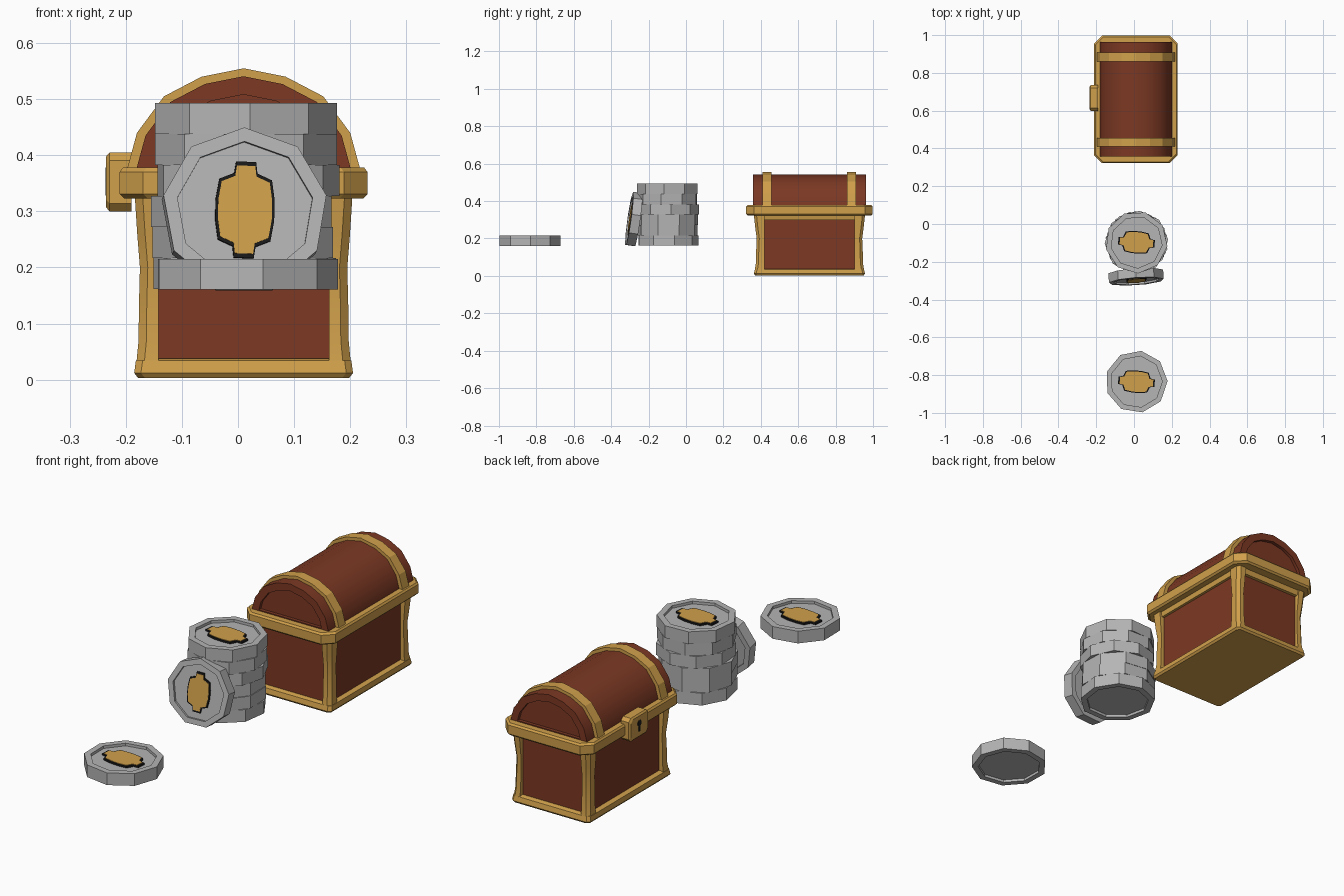
import bpy, bmesh, math, random
from mathutils import Matrix, Vector

if "Cube" in bpy.data.objects:
    bpy.data.objects.remove(bpy.data.objects["Cube"])

random.seed(4)


def material(name, rgb):
    m = bpy.data.materials.new(name)
    m.diffuse_color = (*rgb, 1)
    m.use_nodes = True
    m.node_tree.nodes["Principled BSDF"].inputs["Base Color"].default_value = m.diffuse_color
    return m


GOLD = material("gold", (0.63, 0.35, 0.07))
WOOD = material("wood", (0.20, 0.04, 0.017))
BLACK = material("black", (0.01, 0.01, 0.01))
SILVER = material("silver", (0.46, 0.46, 0.46))


def finish(name, bm, mat, matrix=None, smooth=None):
    bmesh.ops.recalc_face_normals(bm, faces=bm.faces)
    me = bpy.data.meshes.new(name)
    bm.to_mesh(me)
    bm.free()
    ob = bpy.data.objects.new(name, me)
    bpy.context.collection.objects.link(ob)
    me.materials.append(mat)
    if matrix:
        ob.matrix_world = matrix
    if smooth:
        bpy.context.view_layer.objects.active = ob
        ob.select_set(True)
        bpy.ops.object.shade_smooth_by_angle(angle=math.radians(smooth))
        ob.select_set(False)
    return ob


def loft(rings):
    """Skin equal-length point rings and cap both ends; returns bmesh and caps."""
    bm = bmesh.new()
    vs = [[bm.verts.new(p) for p in r] for r in rings]
    n = len(vs[0])
    for a, b in zip(vs, vs[1:]):
        for i in range(n):
            j = (i + 1) % n
            bm.faces.new((a[i], a[j], b[j], b[i]))
    caps = [bm.faces.new(vs[0][::-1]), bm.faces.new(vs[-1])]
    bmesh.ops.recalc_face_normals(bm, faces=bm.faces)
    return bm, caps


def cut_rect(cx, cy, hx, hy, c, z):
    """Rectangle with chamfered corners at height z."""
    q = [(hx, hy - c), (hx - c, hy), (c - hx, hy), (-hx, hy - c),
         (-hx, c - hy), (c - hx, -hy), (hx - c, -hy), (hx, c - hy)]
    return [(cx + x, cy + y, z) for x, y in q]


CX, CY = 0.01, 0.66


def slab(name, mat, layers, c):
    bm, _ = loft([cut_rect(CX, CY, hx, hy, c, z) for hx, hy, z in layers])
    return finish(name, bm, mat)


# Chest body: wooden core, base and top trim, overhanging rim
slab("body_panels", WOOD, [(0.170, 0.270, 0.02), (0.170, 0.270, 0.35)], 0.002)
slab("base_trim", GOLD, [(0.188, 0.29, 0.003), (0.195, 0.297, 0.012),
                         (0.192, 0.292, 0.034), (0.178, 0.278, 0.038)], 0.012)
slab("upper_trim", GOLD, [(0.182, 0.285, 0.300), (0.188, 0.295, 0.335)], 0.01)
slab("rim", GOLD, [(0.213, 0.331, 0.323), (0.221, 0.338, 0.331),
                   (0.221, 0.338, 0.370), (0.215, 0.331, 0.378)], 0.042)

# Wavy corner posts
WAVE = [(0.02, 0.0), (0.07, -0.008), (0.13, -0.009), (0.20, -0.012),
        (0.26, -0.004), (0.335, 0.004)]
for sx in (-1, 1):
    for sy in (-1, 1):
        rings = []
        for z, d in WAVE:
            x1, y1, c = 0.192 + d * 0.6, 0.294 + d, 0.014
            x0, y0 = 0.152, 0.240
            prof = [(x0, y0), (x1, y0), (x1, y1 - c), (x1 - c, y1), (x0, y1)]
            rings.append([(CX + sx * x, CY + sy * y, z) for x, y in prof])
        finish("corner_post", loft(rings)[0], GOLD, smooth=35)

# Barrel lid and its two bands
HALF = [(0.207, -0.03), (0.207, 0), (0.19, 0.062), (0.142, 0.127), (0.075, 0.162)]
ARCH = HALF + [(0, 0.177)] + [(-x, z) for x, z in reversed(HALF)]


def arch(s, y):
    return [(CX + x * s, y, 0.378 + z * s) for x, z in ARCH]


bm, caps = loft([arch(0.92, 0.357), arch(0.92, 0.963)])
for cap in caps:
    bmesh.ops.inset_region(bm, faces=[cap], thickness=0.032, use_even_offset=True)
    n = cap.normal.copy()
    edge_faces = bmesh.ops.extrude_face_region(bm, geom=[cap])["geom"]
    bmesh.ops.translate(bm, vec=-n * 0.015,
                        verts=[g for g in edge_faces if isinstance(g, bmesh.types.BMVert)])
    bmesh.ops.delete(bm, geom=[cap], context='FACES_ONLY')
finish("lid", bm, WOOD, smooth=32)
for y in (0.409, 0.861):
    finish("lid_band", loft([arch(1, y), arch(1, y + 0.047)])[0], GOLD)


# Lock plate with keyhole, on the left face
def lock_ring(x, hy, hz, c, cz=0.3525):
    return [(x, y, z) for y, z, _ in cut_rect(0.667, cz, hy, hz, c, 0)]


bm, _ = loft([lock_ring(-0.19, 0.068, 0.0525, 0.014),
              lock_ring(-0.229, 0.068, 0.0525, 0.014),
              lock_ring(-0.235, 0.060, 0.0455, 0.014)])
finish("lock", bm, GOLD)
for hy, hz, c, cz in ((0.013, 0.013, 0.0075, 0.365), (0.006, 0.018, 0.001, 0.346)):
    finish("keyhole", loft([lock_ring(-0.23, hy, hz, c, cz),
                            lock_ring(-0.2362, hy, hz, c, cz)])[0], BLACK)


# Nine-sided coins, recessed on both faces
def poly(r, z, phase):
    return [(r * math.cos(phase + k * math.tau / 9),
             r * math.sin(phase + k * math.tau / 9), z) for k in range(9)]


# Plain raised emblem: a bar with a stub at each end
QUARTER = [(0.092, 0.019), (0.070, 0.022), (0.058, 0.050), (0.020, 0.056)]
EMBLEM = (QUARTER + [(-x, y) for x, y in reversed(QUARTER)]
          + [(-x, -y) for x, y in QUARTER] + [(x, -y) for x, y in reversed(QUARTER)])


def coin(name, matrix, phase=0.0, emblem_turn=None):
    h, r, ri, d = 0.0275, 0.165, 0.137, 0.012
    bm, _ = loft([poly(ri, d - h, phase), poly(ri, -h, phase), poly(r, -h, phase),
                  poly(r, h, phase), poly(ri, h, phase), poly(ri, h - d, phase)])
    finish(name, bm, SILVER, matrix)
    if emblem_turn is None:
        return
    m = matrix @ Matrix.Rotation(emblem_turn, 4, 'Z')
    for part, mat, s, top in (("emblem_edge", BLACK, 1.05, h - 0.004),
                              ("emblem", GOLD, 0.96, h - 0.002)):
        bm, _ = loft([[(x * s, y * s, z) for x, y in EMBLEM] for z in (h - d - 0.002, top)])
        finish(part, bm, mat, m)


rad = math.radians
coin("loose_coin", Matrix.Translation((0.013, -0.835, 0.188)), rad(1), rad(-5))
phases = [12, 22, 22, 5, 28, 33]
for i, ph in enumerate(phases):
    off = 0.004 if 0 < i < 5 else 0
    loc = Vector((0.013 + random.uniform(-off, off),
                  -0.097 + random.uniform(-off, off), 0.1895 + i * 0.0552))
    coin("stack_coin", Matrix.Translation(loc), rad(ph), rad(-5) if i == 5 else None)
lean = (Matrix.Translation((0.011, -0.279, 0.300)) @ Matrix.Rotation(rad(4), 4, 'Z')
        @ Matrix.Rotation(rad(82), 4, 'X') @ Matrix.Scale(0.895, 4))
coin("leaning_coin", lean, rad(90), rad(88))
